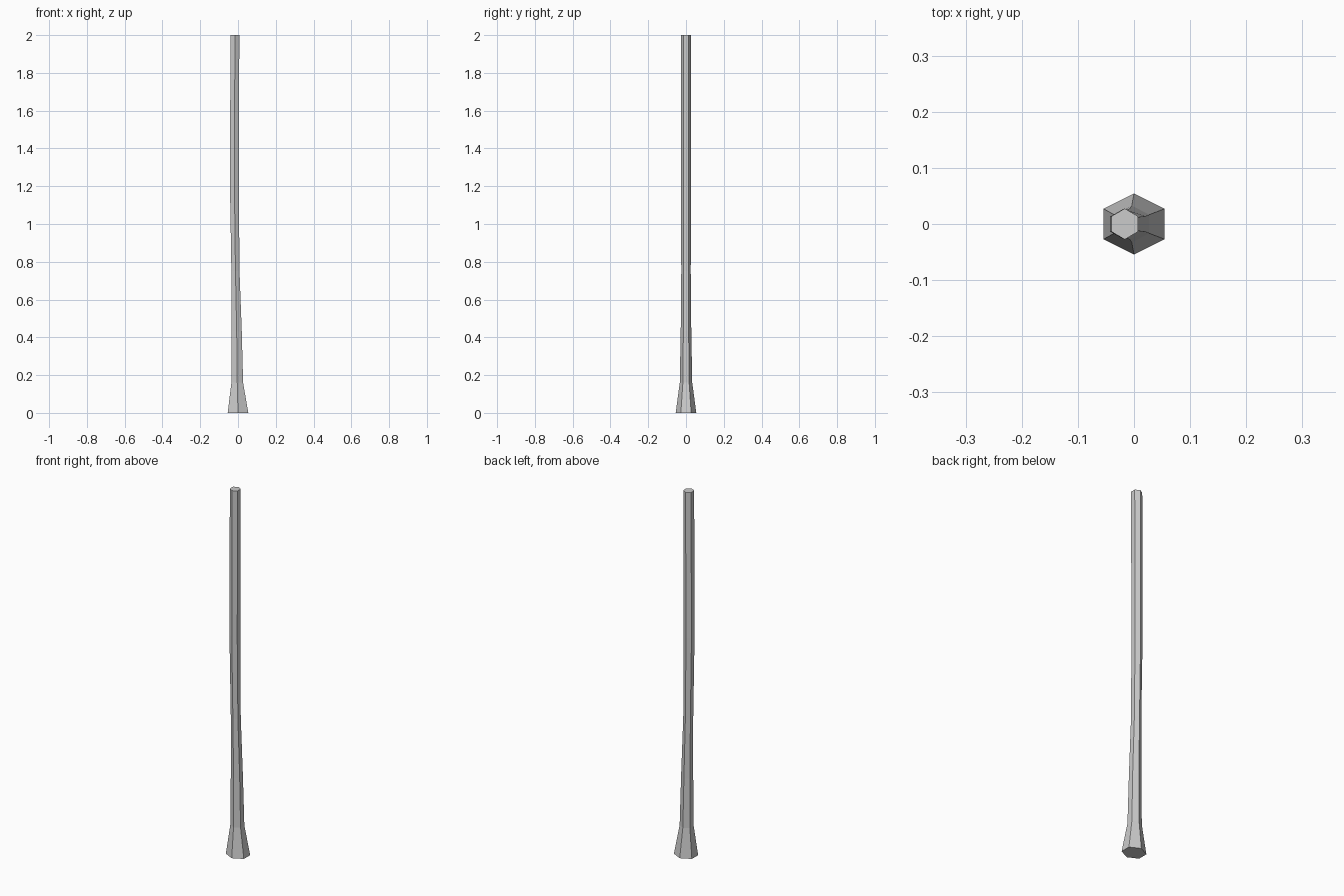
import bpy, bmesh
from math import cos, sin, pi

if "Cube" in bpy.data.objects:
    bpy.data.objects.remove(bpy.data.objects["Cube"])

# Rings of the hexagonal trunk: height, centre x, half width x, half depth y
RINGS = [(0.0, 0.0, 0.0545, 0.0545),
         (0.16, -0.004, 0.031, 0.033),
         (0.43, -0.007, 0.027, 0.028),
         (0.75, -0.0135, 0.0215, 0.025),
         (1.2, -0.019, 0.0235, 0.027),
         (1.5, -0.018, 0.0235, 0.027),
         (2.0, -0.0165, 0.0235, 0.0275)]
SIDES = 6

bm = bmesh.new()
loops = []
for z, cx, hx, hy in RINGS:
    rx = hx / cos(pi / 6)
    loops.append([bm.verts.new((cx + rx * cos(a), hy * sin(a), z))
                  for a in (pi / 2 + i * 2 * pi / SIDES for i in range(SIDES))])

# Side faces and end caps
for lo, hi in zip(loops, loops[1:]):
    for i in range(SIDES):
        j = (i + 1) % SIDES
        bm.faces.new((lo[i], lo[j], hi[j], hi[i]))
bm.faces.new(loops[0][::-1])
bm.faces.new(loops[-1])

mesh = bpy.data.meshes.new("trunk")
bm.to_mesh(mesh)
bm.free()
bpy.context.collection.objects.link(bpy.data.objects.new("trunk", mesh))
